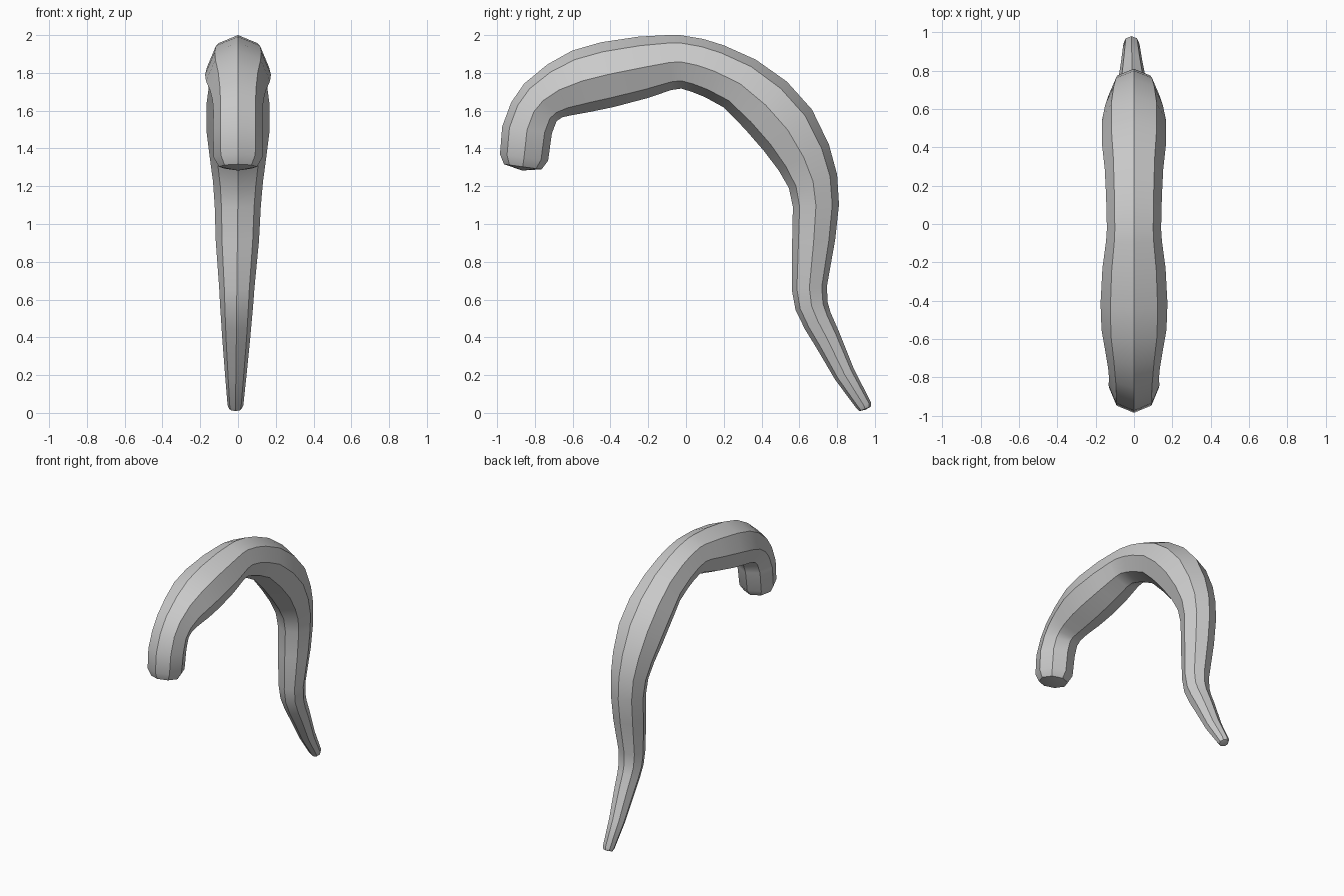
import bpy, bmesh, math
from mathutils import Vector

if "Cube" in bpy.data.objects:
    bpy.data.objects.remove(bpy.data.objects["Cube"])

SIDES = 8
# Side profile stations (outer y, outer z, inner y, inner z), blunt end to pointed end
STATIONS = [
    (-.985, 1.37, -.73, 1.335), (-.973, 1.516, -.71, 1.48), (-.926, 1.643, -.685, 1.545),
    (-.857, 1.743, -.655, 1.565), (-.735, 1.844, -.61, 1.575), (-.603, 1.918, -.50, 1.595),
    (-.45, 1.962, -.38, 1.62), (-.25, 1.992, -.21, 1.665), (-.10, 2.0, -.075, 1.71),
    (-.03, 2.0, -.025, 1.717), (.09, 1.98, .03, 1.70), (.20, 1.946, .10, 1.672),
    (.37, 1.87, .20, 1.617), (.534, 1.754, .31, 1.505), (.667, 1.606, .41, 1.39),
    (.757, 1.42, .49, 1.285), (.80, 1.262, .545, 1.19), (.81, 1.103, .566, 1.09),
    (.79, .918, .562, .90), (.746, .67, .56, .653), (.75, .585, .58, .545),
    (.766, .53, .63, .442), (.81, .43, .69, .345), (.89, .23, .79, .175),
    (.98, .055, .902, .025),
]


def lean(z):
    """Slight sideways drift of the pointed end."""
    return -.014 * max(0, 1 - z / 1.2)


bm = bmesh.new()


def ring(centre, spoke):
    """Octagonal loop with its first corner at centre + spoke."""
    side = Vector((spoke.length, 0, 0))
    return [bm.verts.new(centre + spoke * math.cos(a) + side * math.sin(a))
            for a in (2 * math.pi * k / SIDES for k in range(SIDES))]


def bridge(a, b):
    for k in range(SIDES):
        n = (k + 1) % SIDES
        bm.faces.new((a[k], a[n], b[n], b[k]))


# Curved tapering body
frames, rings = [], []
for oy, oz, iy, iz in STATIONS:
    outer, inner = Vector((0, oy, oz)), Vector((0, iy, iz))
    centre = (outer + inner) / 2
    centre.x = lean(centre.z)
    frames.append((centre, (outer - inner) / 2))
    rings.append(ring(*frames[-1]))
for a, b in zip(rings, rings[1:]):
    bridge(a, b)

# Bevelled end caps
for end, sign, depth, tip in ((0, 1, .05, .07), (-1, -1, .02, .025)):
    centre, spoke = frames[end]
    out = Vector((0, spoke.z, -spoke.y)).normalized() * sign
    if out.z > 0:
        out = -out
    cap = ring(centre + out * depth, spoke * .78)
    bridge(rings[end], cap)
    pole = bm.verts.new(centre + out * tip)
    for k in range(SIDES):
        bm.faces.new((cap[k], cap[(k + 1) % SIDES], pole))

bmesh.ops.recalc_face_normals(bm, faces=bm.faces)
mesh = bpy.data.meshes.new("curved_tail")
bm.to_mesh(mesh)
bm.free()
tail = bpy.data.objects.new("curved_tail", mesh)
bpy.context.collection.objects.link(tail)

# Smooth along the length, crisp along the octagon edges
bpy.context.view_layer.objects.active = tail
tail.select_set(True)
bpy.ops.object.shade_smooth_by_angle(angle=math.radians(35))
